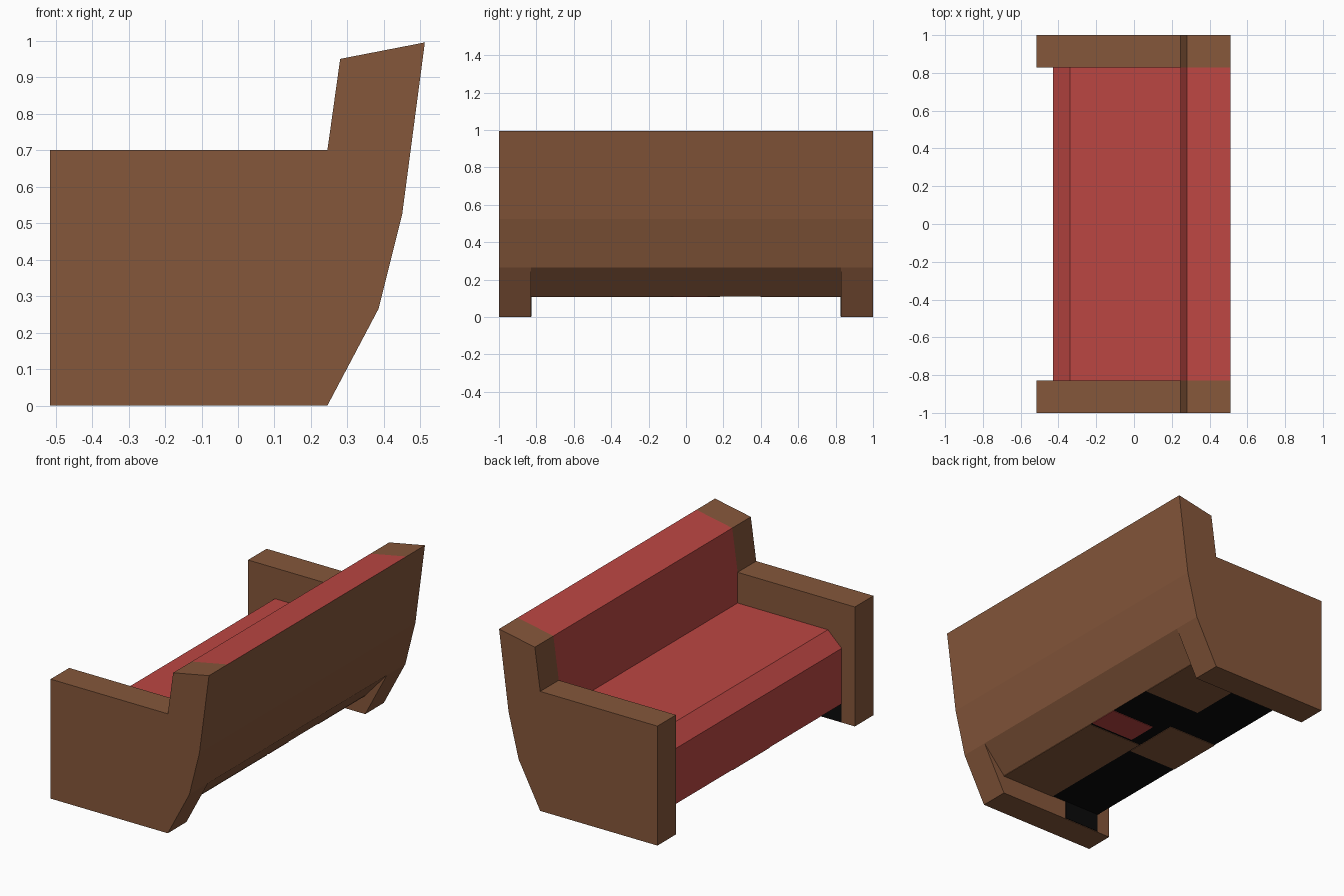
import bpy, bmesh

if "Cube" in bpy.data.objects:
    bpy.data.objects.remove(bpy.data.objects["Cube"])


def material(name, rgb):
    m = bpy.data.materials.new(name)
    m.diffuse_color = (*rgb, 1)
    m.use_nodes = True
    m.node_tree.nodes["Principled BSDF"].inputs["Base Color"].default_value = m.diffuse_color
    return m


BROWN = material("brown leather", (0.235, 0.095, 0.043))
RED = material("red cushion", (0.50, 0.062, 0.055))
BLACK = material("black lining", (0.003, 0.003, 0.003))


def prism(name, profile, y0, y1, mats, side_index=None):
    """Extrude an (x, z) profile along y; side_index picks a material per side."""
    bm = bmesh.new()
    a = [bm.verts.new((x, y0, z)) for x, z in profile]
    b = [bm.verts.new((x, y1, z)) for x, z in profile]
    n = len(profile)
    bm.faces.new(a)
    bm.faces.new(b[::-1])
    for i in range(n):
        j = (i + 1) % n
        f = bm.faces.new((a[i], b[i], b[j], a[j]))
        if side_index:
            f.material_index = side_index[i]
    bmesh.ops.recalc_face_normals(bm, faces=bm.faces)
    me = bpy.data.meshes.new(name)
    bm.to_mesh(me)
    bm.free()
    for m in mats:
        me.materials.append(m)
    ob = bpy.data.objects.new(name, me)
    bpy.context.collection.objects.link(ob)
    return ob


def box(name, x0, x1, y0, y1, z0, z1, mat):
    return prism(name, [(x0, z0), (x1, z0), (x1, z1), (x0, z1)], y0, y1, [mat])


INNER = 0.828   # inner face of the arms
FRONT = -0.43   # front of the seat
REAR = 0.245    # rear edge of the underside
BASE = 0.11     # underside height

# Shared outline of the curved back, from low to high, then down the backrest
back = [(0.385, 0.265), (0.45, 0.525), (0.512, 0.995), (0.28, 0.95), (REAR, 0.70)]

# Arms, one at each end
arm = [(-0.515, 0), (REAR, 0)] + back + [(-0.515, 0.70)]
for s, side in ((-1, "front"), (1, "rear")):
    y0, y1 = sorted((s * INNER, s * 1.0))
    prism(side + "_arm", arm, y0, y1, [BROWN])
    # dark strip on the arm's inner face, under the seat
    y0, y1 = sorted((s * INNER, s * (INNER - 0.003)))
    box(side + "_arm_lining", FRONT, -0.2, y0, y1, 0.003, BASE, BLACK)

# Seat and backrest between the arms: brown behind, red in use, black below
body = [(REAR, BASE)] + back + [(REAR, 0.52), (-0.34, 0.52), (FRONT, 0.435), (FRONT, BASE)]
prism("seat_and_backrest", body, -INNER, INNER, [BROWN, RED, BLACK],
      [0, 0, 0, 1, 1, 1, 1, 1, 1, 2])

# Patches on the underside: fractions from rear to front (u) and along y (v)
patches = [(0, 0.52, 0, 0.45, BROWN), (0.53, 1, 0.4, 0.61, BROWN),
           (0, 0.55, 0.74, 1, BROWN), (0, 0.42, 0.46, 0.57, RED)]
for i, (u0, u1, v0, v1, mat) in enumerate(patches):
    px = [REAR + (FRONT - REAR) * u for u in (u1, u0)]
    py = [-INNER + 2 * INNER * v for v in (v0, v1)]
    box(f"underside_patch_{i}", *px, *py, BASE - 0.003, BASE, mat)
